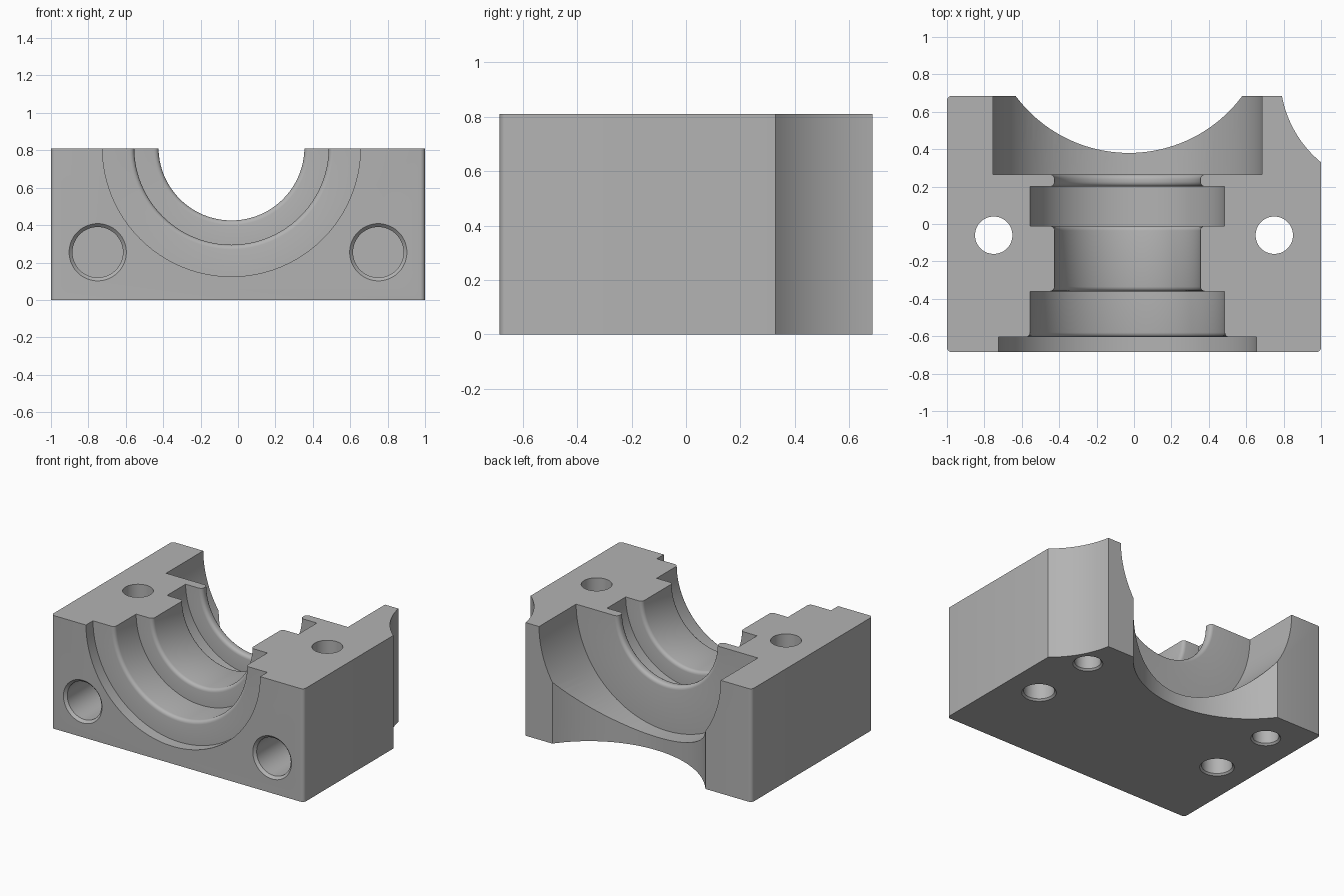
import bpy, bmesh
from math import sin, cos, pi, radians
from mathutils import Matrix, Vector

if "Cube" in bpy.data.objects:
    bpy.data.objects.remove(bpy.data.objects["Cube"], do_unlink=True)

HX, HY, TOP = 1.0, 0.685, 0.81
AXIS_X, AXIS_Z = -0.035, 0.815

steel = bpy.data.materials.new("matte grey")
steel.use_nodes = True
grey = (0.45, 0.45, 0.45, 1)
steel.diffuse_color = grey
steel.node_tree.nodes["Principled BSDF"].inputs["Base Color"].default_value = grey


def arc(cx, cy, r, start, end, n):
    """Points on an arc, angles in degrees."""
    angles = [radians(start + (end - start) * i / n) for i in range(n + 1)]
    return [(cx + r * cos(a), cy + r * sin(a)) for a in angles]


def make_object(name, bm):
    bmesh.ops.recalc_face_normals(bm, faces=bm.faces)
    mesh = bpy.data.meshes.new(name)
    bm.to_mesh(mesh)
    bm.free()
    mesh.materials.append(steel)
    obj = bpy.data.objects.new(name, mesh)
    bpy.context.collection.objects.link(obj)
    return obj


def lathe(name, profile, origin, along_y=False, n=72):
    """Capped solid of revolution from (distance, radius) pairs, along z or y."""
    bm = bmesh.new()
    rings = [[bm.verts.new((r * cos(2 * pi * i / n), r * sin(2 * pi * i / n), d))
              for i in range(n)] for d, r in profile]
    for a, b in zip(rings, rings[1:]):
        for i in range(n):
            j = (i + 1) % n
            bm.faces.new((a[i], a[j], b[j], b[i]))
    bm.faces.new(rings[0])
    bm.faces.new(rings[-1])
    turn = Matrix.Rotation(-pi / 2, 4, 'X') if along_y else Matrix()
    bm.transform(Matrix.Translation(Vector(origin)) @ turn)
    return make_object(name, bm)


def mouth(r, f, n=4):
    """Rounded entry of a hole: it narrows from r + f to r."""
    return [(-0.1, r + f)] + [(f * sin(a), r + f - f * cos(a - pi / 2))
                              for a in [pi / 2 * i / n for i in range(n + 1)]]


# Block footprint with rounded corners, scooped back and scooped corner
c = 0.025
footprint = (arc(-HX + c, -HY + c, c, 180, 270, 4)
             + arc(HX - c, -HY + c, c, 270, 360, 4)
             + arc(1.381, 0.793, 0.6, -129.4, -169.6, 16)
             + arc(-0.027, 1.135, 0.755, -36.6, -143.4, 40)
             + arc(-HX + c, HY - c, c, 90, 180, 4))
bm = bmesh.new()
base = bm.faces.new([bm.verts.new((x, y, 0)) for x, y in footprint])
grown = bmesh.ops.extrude_face_region(bm, geom=[base])["geom"]
bmesh.ops.translate(bm, vec=(0, 0, TOP),
                    verts=[v for v in grown if isinstance(v, bmesh.types.BMVert)])
block = make_object("bearing_block", bm)

# Stepped bore with two grooves; the lips of the necks are rounded
NECK, GROOVE, f = 0.39, 0.52, 0.025


def lip_in(y, r):
    return arc(y + f, r + f, f, 180, 270, 4)


def lip_out(y, r):
    return arc(y - f, r + f, f, 270, 360, 4)


bore = ([(-0.8, 0.69), (-0.605, 0.69)] + lip_in(-0.605, GROOVE)
        + [(-0.36, GROOVE)] + lip_in(-0.36, NECK) + lip_out(-0.01, NECK)
        + [(-0.01, GROOVE), (0.2, GROOVE)] + lip_in(0.2, NECK)
        + lip_out(0.265, NECK) + [(0.265, 0.72), (0.8, 0.72)])
cutters = [lathe("bore_cutter", bore, (AXIS_X, 0, AXIS_Z), True, 96)]

# Mirrored holes: blind front holes, through bolt holes, blind dowel holes below
for side, x in (("left", 0.75), ("right", -0.75)):
    cutters += [
        lathe(side + "_front_hole_cutter", mouth(0.135, 0.018) + [(0.45, 0.135)],
              (x, -HY, 0.255), True),
        lathe(side + "_bolt_hole_cutter", mouth(0.1, 0.012) + [(1, 0.1)], (x, -0.06, 0)),
        lathe(side + "_dowel_hole_cutter", mouth(0.085, 0.012) + [(0.3, 0.085)],
              (x, 0.43, 0))]

# Carve the block
for cutter in cutters:
    cutter.hide_render = True
    cutter.hide_viewport = True
    mod = block.modifiers.new(cutter.name, 'BOOLEAN')
    mod.operation = 'DIFFERENCE'
    mod.solver = 'EXACT'
    mod.object = cutter

bpy.context.view_layer.update()
carved = bpy.data.meshes.new_from_object(
    block.evaluated_get(bpy.context.evaluated_depsgraph_get()))
block.modifiers.clear()
block.data = carved
for cutter in cutters:
    bpy.data.objects.remove(cutter, do_unlink=True)

bpy.ops.object.select_all(action='DESELECT')
block.select_set(True)
bpy.context.view_layer.objects.active = block
bpy.ops.object.shade_smooth_by_angle(angle=radians(30))
